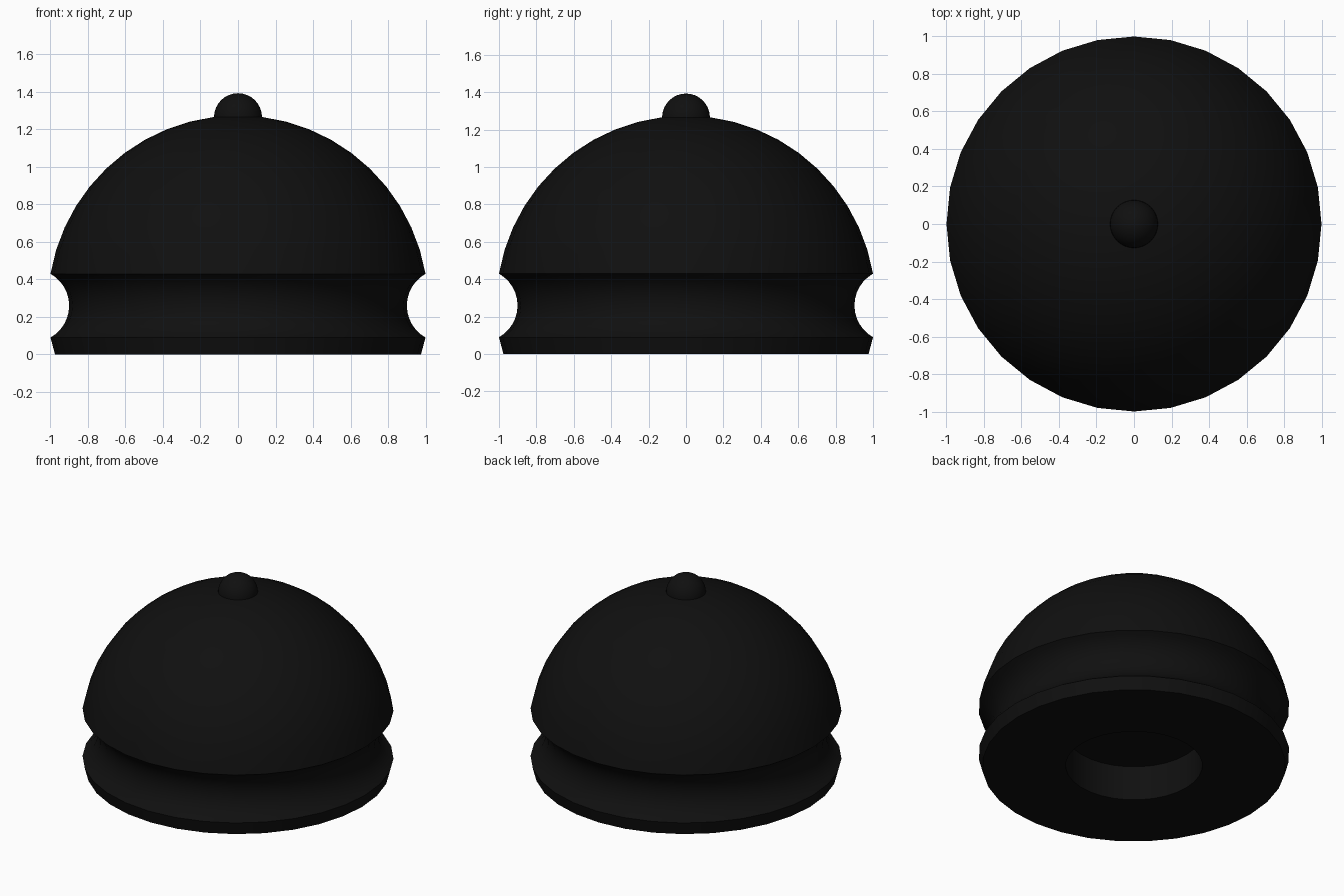
import bpy, bmesh
from math import sin, cos, pi, radians, asin, sqrt

cube = bpy.data.objects.get("Cube")
if cube:
    bpy.data.objects.remove(cube, do_unlink=True)

black = bpy.data.materials.new("soft black")
black.use_nodes = True
color = (0.005, 0.005, 0.005, 1)
black.diffuse_color = color
black.node_tree.nodes["Principled BSDF"].inputs["Base Color"].default_value = color


def arc(cx, cz, radius, start, end, steps):
    """Points (r, z) on a circle, angles in degrees from horizontal."""
    angles = [radians(start + (end - start) * i / steps) for i in range(steps + 1)]
    return [(cx + radius * cos(a), cz + radius * sin(a)) for a in angles]


def lathe(name, profile, segments=32):
    """Revolve an (r, z) profile around the z axis."""
    bm = bmesh.new()
    verts = [bm.verts.new((max(r, 0), 0, z)) for r, z in profile]
    edges = [bm.edges.new(pair) for pair in zip(verts, verts[1:])]
    bmesh.ops.spin(bm, geom=verts + edges, cent=(0, 0, 0), axis=(0, 0, 1),
                   angle=2 * pi, steps=segments, use_duplicate=False)
    bmesh.ops.remove_doubles(bm, verts=bm.verts, dist=0.0005)
    bmesh.ops.recalc_face_normals(bm, faces=bm.faces)
    mesh = bpy.data.meshes.new(name)
    bm.to_mesh(mesh)
    bm.free()
    mesh.materials.append(black)
    obj = bpy.data.objects.new(name, mesh)
    bpy.context.collection.objects.link(obj)
    bpy.ops.object.select_all(action="DESELECT")
    obj.select_set(True)
    bpy.context.view_layer.objects.active = obj
    bpy.ops.object.shade_smooth_by_angle(angle=radians(30))
    return obj


# Domed body: flat base with a round recess, concave groove, hemispherical top
mid, half = 0.26, 0.17
ball = sqrt(1 + half ** 2)
groove_r = 0.195
groove_x = 1 + sqrt(groove_r ** 2 - half ** 2)
sweep = 180 - math_angle if (math_angle := asin(half / groove_r) * 180 / pi) < 0 else math_angle
recess = [(0, 0.245), (0.44, 0.245), (0.44, 0), (0.976, 0)]
groove = arc(groove_x, mid, groove_r, 180 + sweep, 180 - sweep, 12)
dome = arc(0, mid, ball, asin(half / ball) * 180 / pi, 90, 11)
lathe("domed_body", recess + groove + dome[1:])

# Small round knob on the crown
lathe("top_knob", arc(0, 1.265, 0.128, -90, 90, 16))
